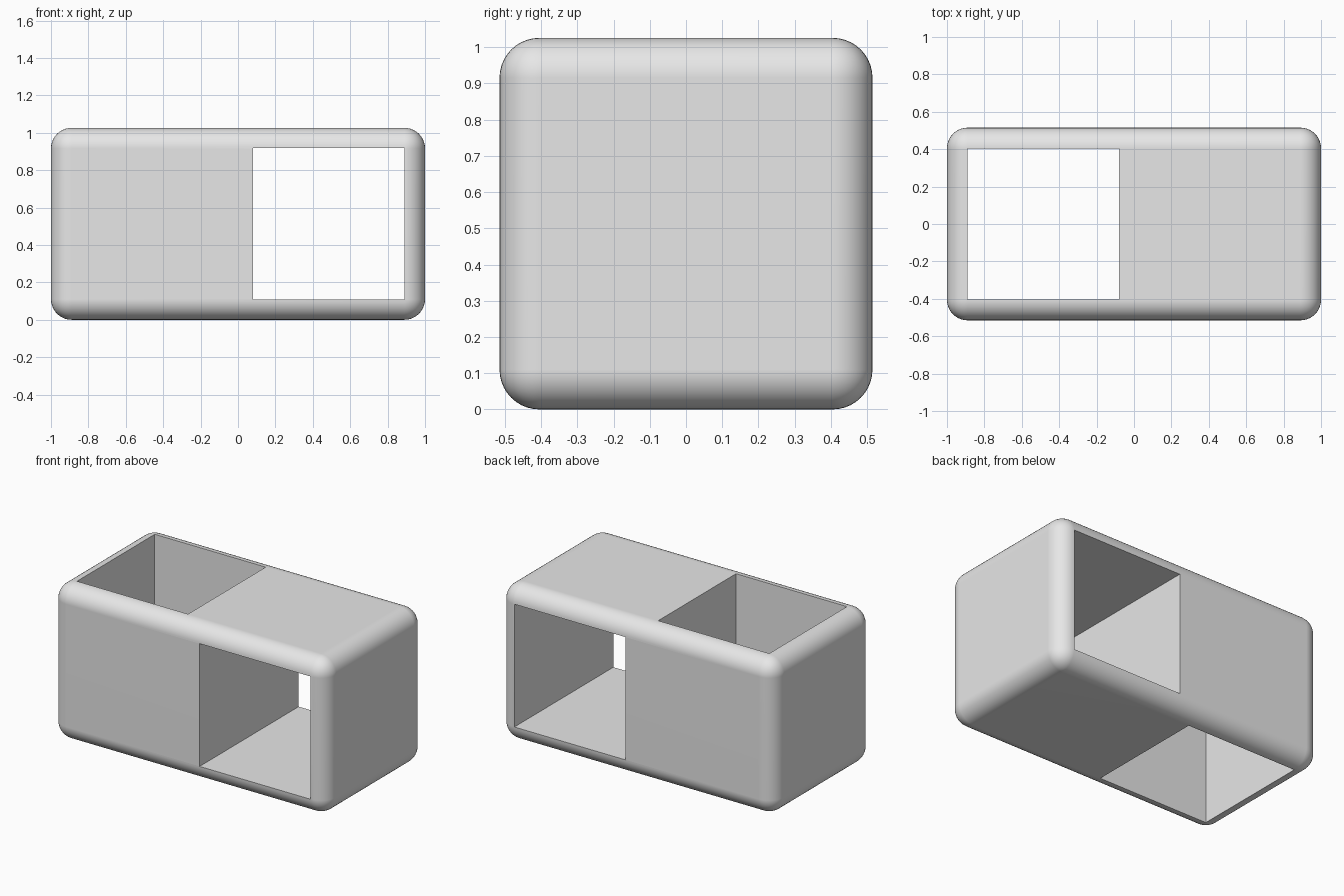
import bpy

cube = bpy.data.objects.get("Cube")
if cube:
    bpy.data.objects.remove(cube, do_unlink=True)

HEIGHT, DEPTH, RADIUS = 1.026, 1.03, 0.11
MID = HEIGHT / 2
HOLE = 0.808          # side of each square opening
HOLE_X = 0.485        # distance of each opening from the centre


def box(name, size, location):
    bpy.ops.mesh.primitive_cube_add(size=1, location=location)
    obj = bpy.context.object
    obj.name = name
    obj.scale = size
    bpy.ops.object.transform_apply(location=False, rotation=False, scale=True)
    return obj


def apply(obj, modifier):
    bpy.ops.object.select_all(action="DESELECT")
    obj.select_set(True)
    bpy.context.view_layer.objects.active = obj
    bpy.ops.object.modifier_apply(modifier=modifier.name)


# Plain grey finish
grey = bpy.data.materials.new("light grey")
grey.use_nodes = True
colour = (0.8, 0.8, 0.8, 1)
grey.diffuse_color = colour
grey.node_tree.nodes["Principled BSDF"].inputs["Base Color"].default_value = colour

# Rounded block
block = box("rounded_block", (2, DEPTH, HEIGHT), (0, 0, MID))
block.data.materials.append(grey)
bevel = block.modifiers.new("round edges", "BEVEL")
bevel.width = RADIUS
bevel.segments = 10
apply(block, bevel)

# Square openings: one front to back on the left, one top to bottom on the right
cutters = [
    box("front_opening_cutter", (HOLE, 2, HOLE), (HOLE_X, 0, MID)),
    box("top_opening_cutter", (HOLE, HOLE, 2), (-HOLE_X, 0, MID)),
]
for cutter in cutters:
    cutter.hide_render = True
    cutter.data.materials.append(grey)
    cut = block.modifiers.new("opening", "BOOLEAN")
    cut.operation = "DIFFERENCE"
    cut.solver = "EXACT"
    cut.object = cutter
    apply(block, cut)
    bpy.data.objects.remove(cutter, do_unlink=True)

# Smooth rounded edges with crisp openings and flat sides
bpy.ops.object.shade_smooth_by_angle(angle=0.6)
flat = block.modifiers.new("flat sides", "WEIGHTED_NORMAL")
flat.keep_sharp = True
